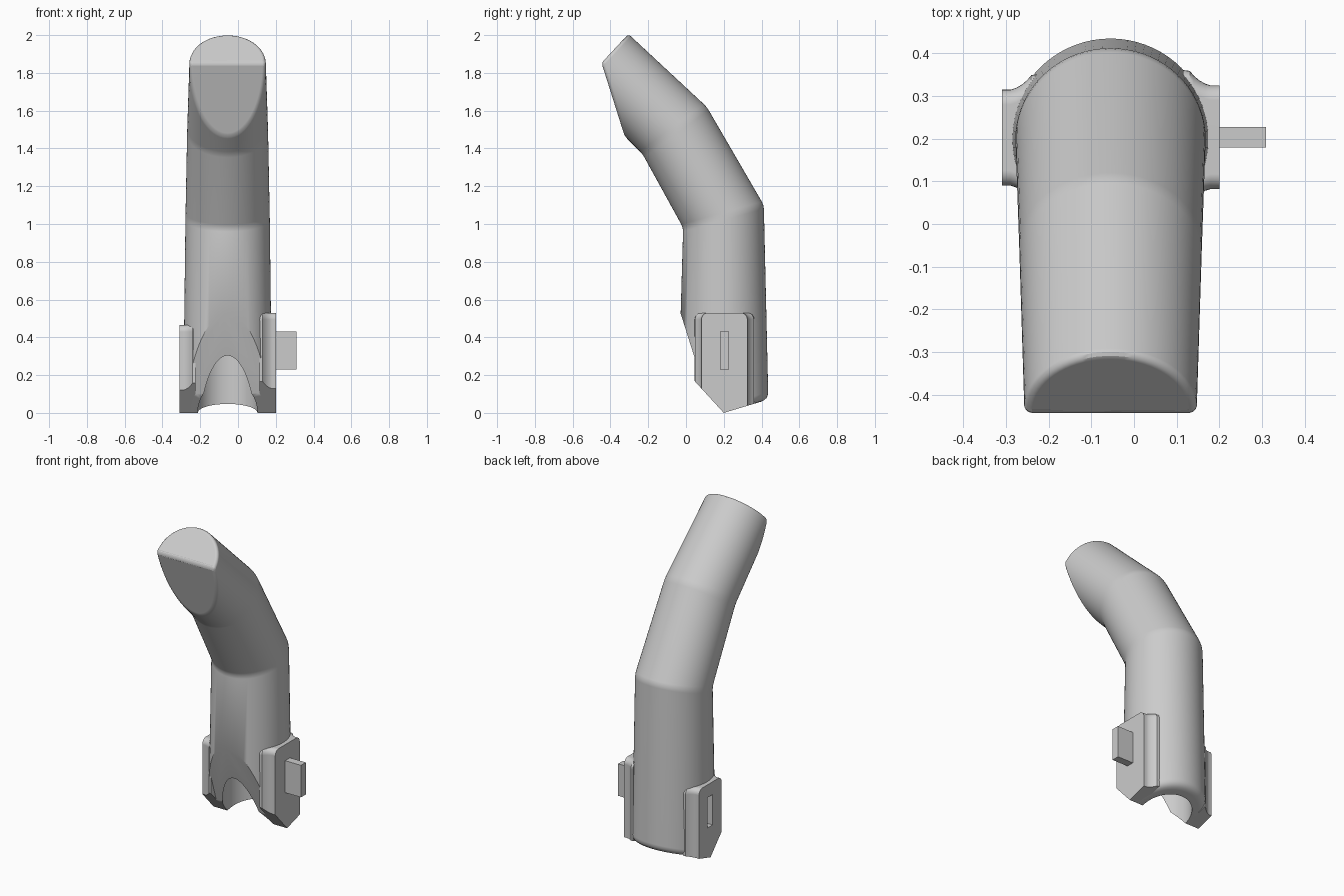
import bpy, bmesh, math
from mathutils import Vector

cube = bpy.data.objects.get("Cube")
if cube:
    bpy.data.objects.remove(cube, do_unlink=True)

CX, CY = -0.055, 0.2          # axis of the lower tube
SIDES = 72

grey = bpy.data.materials.new("plain_grey")
grey.use_nodes = True
grey.diffuse_color = (0.6, 0.6, 0.6, 1)
grey.node_tree.nodes["Principled BSDF"].inputs["Base Color"].default_value = (0.6, 0.6, 0.6, 1)


def base_z(y):
    """Height of the V-shaped underside."""
    return (CY - y) * 1.09 if y < CY else (y - CY) * 0.3


def loft(bm, rows):
    """Skin closed rings of points and cap both ends."""
    rings = [[bm.verts.new(p) for p in row] for row in rows]
    for a, b in zip(rings, rings[1:]):
        n = len(a)
        for i in range(n):
            j = (i + 1) % n
            bm.faces.new((a[i], a[j], b[j], b[i]))
    bm.faces.new(rings[0])
    bm.faces.new(rings[-1])
    bmesh.ops.recalc_face_normals(bm, faces=bm.faces)
    return rings


def finish(bm, name):
    mesh = bpy.data.meshes.new(name)
    bm.to_mesh(mesh)
    bm.free()
    mesh.materials.append(grey)
    obj = bpy.data.objects.new(name, mesh)
    bpy.context.collection.objects.link(obj)
    return obj


def smooth(obj):
    bpy.ops.object.select_all(action='DESELECT')
    obj.select_set(True)
    bpy.context.view_layer.objects.active = obj
    bpy.ops.object.shade_smooth_by_angle(angle=math.radians(30))
    obj.modifiers.new("normals", 'WEIGHTED_NORMAL').keep_sharp = True


def box(name, lo, hi):
    bm = bmesh.new()
    corners = ((0, 0), (1, 0), (1, 1), (0, 1))
    loft(bm, [[(lo[0] + u * (hi[0] - lo[0]), lo[1] + v * (hi[1] - lo[1]), z)
               for u, v in corners] for z in (lo[2], hi[2])])
    return finish(bm, name)


# Bent tube, with a bore in its underside
angles = [2 * math.pi * i / SIDES for i in range(SIDES)]


def round_ring(r, z=None):
    pts = [(CX + r * math.sin(a), CY - r * math.cos(a)) for a in angles]
    return [Vector((x, y, base_z(y) if z is None else z)) for x, y in pts]


def mitre_ring(front, back, r):
    f, b = Vector(front), Vector(back)
    mid, half = (f + b) / 2, (f - b) / 2
    return [Vector((CX + r * math.sin(a), *(mid + half * math.cos(a)))) for a in angles]


BORE, OUTER, EDGE = 0.158, 0.235, 0.04
rows = [round_ring(BORE, 0.9), round_ring(BORE)]
inner, corner = round_ring(OUTER - EDGE), round_ring(OUTER)
wall = [p + Vector((0, 0, EDGE)) for p in corner]
for k in range(5):                       # rounded lower rim
    t = k / 4
    rows.append([a * (1 - t) ** 2 + c * 2 * t * (1 - t) + w * t * t
                 for a, c, w in zip(inner, corner, wall)])
rows += [mitre_ring((-0.015, 0.98), (0.412, 1.1), 0.223),
         mitre_ring((-0.23, 1.37), (0.11, 1.62), 0.214),
         mitre_ring((-0.575, 1.715), (-0.305, 2.006), 0.202)]
bm = bmesh.new()
rings = loft(bm, rows)
joints = set(rings[-3]), set(rings[-2])

# Slanted flat on the front of the tip
cut_normal = Vector((0, -0.38, -0.12)).normalized()
cut = bmesh.ops.bisect_plane(bm, geom=bm.verts[:] + bm.edges[:] + bm.faces[:],
                             plane_co=(0, -0.32, 1.45), plane_no=cut_normal,
                             clear_outer=True)
rim = [e for e in cut["geom_cut"] if isinstance(e, bmesh.types.BMEdge)]
bmesh.ops.holes_fill(bm, edges=rim, sides=0)
bmesh.ops.recalc_face_normals(bm, faces=bm.faces)
tip_edges = {e for f in bm.faces if len(f.verts) > 8 and f.calc_center_median().z > 1.4
             for e in f.edges}
joint_edges = [e for e in bm.edges if any(all(v in j for v in e.verts) for j in joints)]
bmesh.ops.bevel(bm, geom=joint_edges, offset=0.02, segments=2, profile=0.5, affect='EDGES')
tip_edges = [e for e in tip_edges if e.is_valid]
bmesh.ops.bevel(bm, geom=tip_edges, offset=0.018, segments=3, profile=0.5, affect='EDGES')
body = finish(bm, "bent_tube")


# Side pads that flare into the tube
def side_pad(name, side, y0, y1, top, r=0.035):
    rows = []
    for depth, flare in ((0.255, 0), (0.235, 0), (0.222, 0.004), (0.208, 0.012),
                         (0.195, 0.023), (0.186, 0.034), (0.17, 0.036)):
        a, b = y0 - flare, y1 + flare
        outline = [(a, base_z(a)), (CY, 0), (b, base_z(b))]
        for cy, start in ((b - r, 0), (a + r, 90)):
            for k in range(7):
                t = math.radians(start + 15 * k)
                outline.append((cy + r * math.cos(t), top - r + r * math.sin(t)))
        rows.append([(CX + side * depth, y, z) for y, z in outline])
    bm = bmesh.new()
    loft(bm, rows)
    return finish(bm, name)


left_pad = side_pad("left_pad", 1, 0.082, 0.325, 0.53)
right_pad = side_pad("right_pad", -1, 0.09, 0.315, 0.465)

# Locking tab on one pad, matching slot in the other
box("locking_tab", (0.15, 0.18, 0.23), (0.31, 0.228, 0.43))
slot = box("slot_cutter", (-0.4, 0.18, 0.195), (-0.235, 0.228, 0.385))
slot.hide_render = True
slot.hide_set(True)
for obj in (body, right_pad):
    mod = obj.modifiers.new("slot", 'BOOLEAN')
    mod.operation, mod.solver, mod.object = 'DIFFERENCE', 'EXACT', slot
for obj in (body, left_pad, right_pad):
    smooth(obj)
